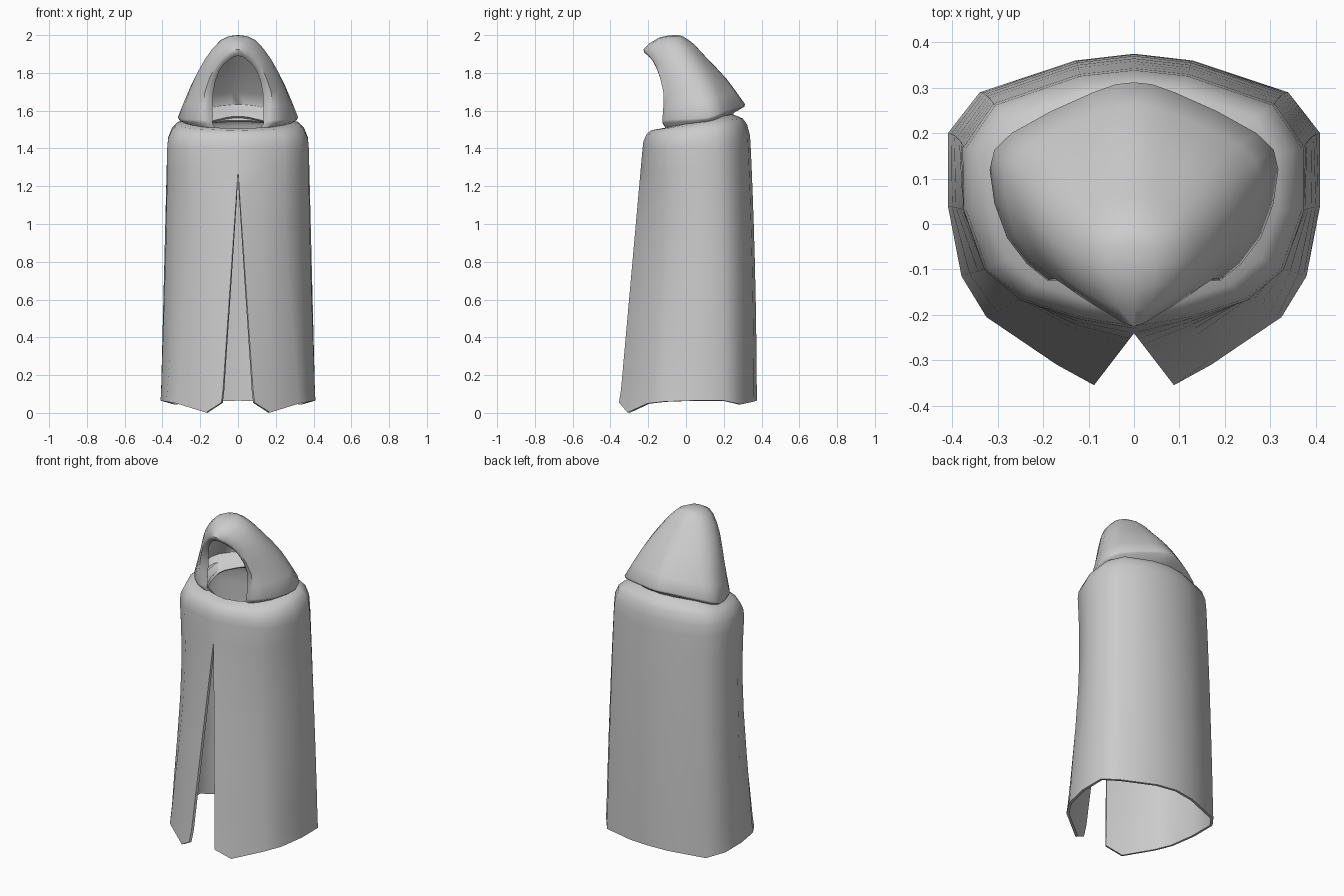
import bpy, bmesh
from math import sin, pi
from mathutils import Vector

if "Cube" in bpy.data.objects:
    bpy.data.objects.remove(bpy.data.objects["Cube"])


def shell(name, half_rows, thickness):
    """Mirror half rows (front to back, bottom to top) into a thin smooth shell."""
    bm = bmesh.new()
    grid = []
    for row in half_rows:
        full = list(row) + [(-p[0], p[1], p[2]) for p in reversed(row[:-1])]
        grid.append([bm.verts.new(p) for p in full])
    for a, b in zip(grid, grid[1:]):
        for i in range(len(a) - 1):
            bm.faces.new((a[i], a[i + 1], b[i + 1], b[i]))
    bmesh.ops.remove_doubles(bm, verts=bm.verts, dist=0.0008)
    me = bpy.data.meshes.new(name)
    bm.to_mesh(me)
    bm.free()
    ob = bpy.data.objects.new(name, me)
    bpy.context.collection.objects.link(ob)
    bpy.ops.object.select_all(action='DESELECT')
    ob.select_set(True)
    bpy.context.view_layer.objects.active = ob
    m = ob.modifiers.new("thickness", 'SOLIDIFY')
    m.thickness = thickness
    m.offset = -1
    bpy.ops.object.modifier_apply(modifier=m.name)
    bpy.ops.object.shade_smooth_by_angle(angle=0.9)
    return ob


def refine(seq):
    """Insert smooth midpoints; the last point lies on the mirror plane."""
    pts = [Vector(p) for p in seq]
    end = pts[-2].copy()
    end.x *= -1
    pad = [2 * pts[0] - pts[1]] + pts + [end]
    out = []
    for i in range(1, len(pts)):
        p0, p1, p2, p3 = pad[i - 1:i + 3]
        out += [p1, (9 * (p1 + p2) - p0 - p3) / 16]
    return out + [pts[-1]]


# Cloak body: hem section blended into the shoulder section
hem = [(.085, -.355), (.17, -.31), (.325, -.205), (.38, -.115), (.41, .04),
       (.41, .2), (.34, .29), (.13, .36), (0, .375)]
top = [(0, -.23), (.12, -.21), (.25, -.168), (.33, -.1), (.375, .03),
       (.375, .17), (.31, .265), (.12, .33), (0, .343)]
hem_z = [.055, .002, .05, .06, .065, .065, .045, .06, .065]
pinch = [0, .03, .08, .07, .015, 0, 0, 0, 0]  # front corners draw in at the waist
rows = []
for z in (0, .12, .3, .55, .8, 1.0, 1.15, 1.28, 1.4):
    t = z / 1.4
    row = []
    for i, (a, b) in enumerate(zip(hem, top)):
        k = t if i < 5 else t ** 2
        x, y = a[0] + (b[0] - a[0]) * t, a[1] + (b[1] - a[1]) * k
        w = 1 - pinch[i] * sin(pi * t ** 1.6)
        x, y = x * w, y * w
        if i == 0:
            x = max(0, .088 * (1 - z / 1.28))  # front slit
        row.append((x, y, z or hem_z[i]))
    rows.append(row)

# Shoulders, tilted up towards the back, closing in to the neck hole
for s, base, slope in ((.985, 1.44, .06), (.93, 1.478, .1),
                       (.85, 1.498, .13), (.66, 1.498, .2), (.58, 1.47, .2)):
    row = []
    for x, y in top:
        yy = .06 + (y - .06) * s
        row.append((x * s, yy, base + slope * (yy + .17)))
    rows.append(row)
shell("cloak_body", rows, .015)

# Hood: half rows from the face opening round to the back, base to crest
hood = [
    [(.135, -.11, 1.54), (.19, -.125, 1.55), (.28, -.03, 1.555),
     (.318, .12, 1.565), (.27, .2, 1.595), (.09, .29, 1.63), (0, .312, 1.635)],
    [(.132, -.10, 1.69), (.175, -.12, 1.7), (.235, -.03, 1.72),
     (.248, .07, 1.735), (.195, .145, 1.75), (.07, .2, 1.765), (0, .213, 1.77)],
    [(.1, -.14, 1.81), (.118, -.16, 1.84), (.17, -.08, 1.865),
     (.17, 0, 1.875), (.13, .06, 1.88), (.05, .1, 1.88), (0, .109, 1.88)],
    [(.045, -.178, 1.87), (.052, -.2, 1.905), (.085, -.13, 1.963),
     (.09, -.05, 1.975), (.075, 0, 1.962), (.04, .045, 1.942), (0, .063, 1.93)],
    [(0, -.2, 1.89), (0, -.226, 1.925), (0, -.14, 1.988),
     (0, -.04, 2.0), (0, 0, 1.983), (0, .025, 1.966), (0, .04, 1.953)],
]
cols = [refine(c) for c in zip(*hood)]
hood = [refine(r) for r in zip(*cols)]

# Hood underside folds back in to meet the shoulders
neck = [(p.x * .72, p.y * .74, p.z - .075) for p in hood[0]]
fold = [(p.x * .8, p.y * .82, p.z - .045) for p in hood[0]]
lip = [(p.x * .98, p.y * .99, p.z - .014) for p in hood[0]]
shell("hood", [neck, fold, lip] + hood, .015)
